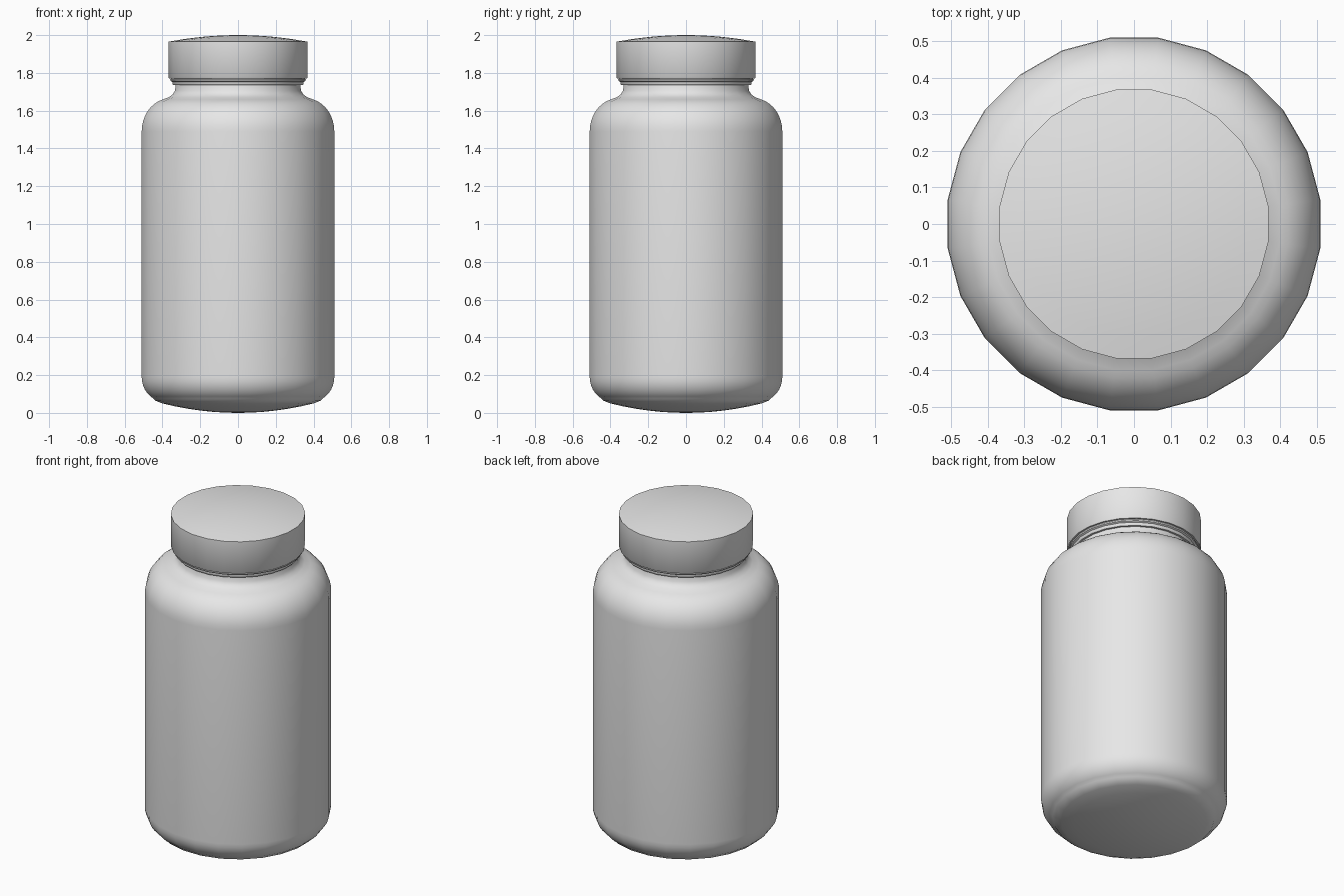
import bpy
import bmesh
import math
from mathutils import Matrix

SIDES = 24
FLAT = 1 / math.cos(math.pi / SIDES)  # flat-to-flat radius -> corner radius

cube = bpy.data.objects.get("Cube")
if cube:
    bpy.data.objects.remove(cube, do_unlink=True)

grey = bpy.data.materials.new("plain_grey")
grey.use_nodes = True
grey.diffuse_color = (0.8, 0.8, 0.8, 1)
grey.node_tree.nodes["Principled BSDF"].inputs["Base Color"].default_value = (0.8, 0.8, 0.8, 1)


def dome(radius, z_rim, z_mid, steps=6):
    """Profile of a shallow dome, from the axis out to the rim."""
    return [(radius * i / steps, z_mid + (z_rim - z_mid) * (i / steps) ** 2)
            for i in range(steps + 1)]


def arc(cx, cz, rx, rz, start, end, steps):
    """Profile points along part of an ellipse, angles in degrees."""
    angles = [math.radians(start + (end - start) * i / steps) for i in range(steps + 1)]
    return [(cx + rx * math.cos(a), cz + rz * math.sin(a)) for a in angles]


def lathe(name, profile, angle):
    """Turn an (r, z) profile around the z axis."""
    bm = bmesh.new()
    verts = [bm.verts.new((r * FLAT, 0, z)) for r, z in profile]
    edges = [bm.edges.new(pair) for pair in zip(verts, verts[1:])]
    bmesh.ops.spin(bm, geom=verts + edges, cent=(0, 0, 0), axis=(0, 0, 1),
                   angle=math.tau, steps=SIDES, use_duplicate=False)
    bmesh.ops.remove_doubles(bm, verts=bm.verts, dist=1e-4)
    bmesh.ops.rotate(bm, verts=bm.verts, cent=(0, 0, 0),
                     matrix=Matrix.Rotation(math.pi / SIDES, 3, 'Z'))
    bmesh.ops.recalc_face_normals(bm, faces=bm.faces)
    mesh = bpy.data.meshes.new(name)
    bm.to_mesh(mesh)
    bm.free()
    mesh.materials.append(grey)
    obj = bpy.data.objects.new(name, mesh)
    bpy.context.collection.objects.link(obj)
    bpy.ops.object.select_all(action='DESELECT')
    obj.select_set(True)
    bpy.context.view_layer.objects.active = obj
    bpy.ops.object.shade_smooth_by_angle(angle=math.radians(angle))
    return obj


# Bottle: domed base, rounded heel, straight wall, round shoulder, flared neck
body = dome(0.40, 0.05, 0.0)
body += [(0.44, 0.066)]
body += arc(0.39, 0.19, 0.12, 0.13, -62, 0, 6)
body += arc(0.36, 1.49, 0.15, 0.175, 0, 75, 8)
body += [(0.365, 1.672), (0.345, 1.687), (0.334, 1.705), (0.33, 1.735)]
body += [(0.30, 1.735), (0.30, 1.80), (0, 1.80)]
lathe("bottle_body", body, 40)

# Sealing ring under the cap, with a stepped edge
lathe("neck_ring", [(0.30, 1.735), (0.342, 1.735), (0.347, 1.741), (0.347, 1.752),
                    (0.357, 1.757), (0.359, 1.764), (0.355, 1.77),
                    (0.345, 1.772), (0.345, 1.79), (0.30, 1.79), (0.30, 1.735)], 40)

# Cap: domed top, straight skirt, flat underside
cap = dome(0.368, 1.965, 2.0)
cap += [(0.368, 1.775), (0.364, 1.77), (0.30, 1.77), (0, 1.77)]
lathe("cap", cap, 40)
